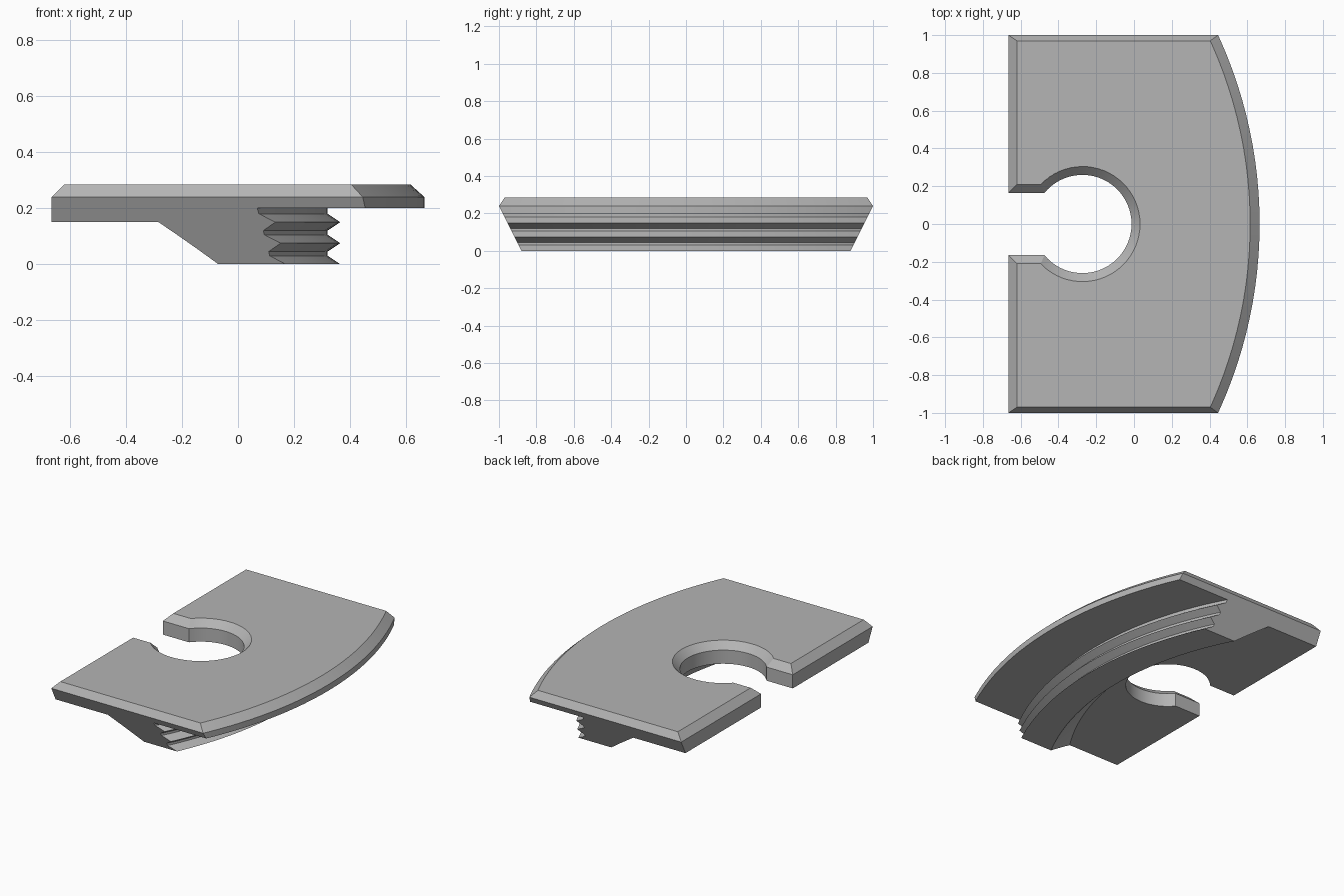
import bpy, bmesh
from math import sin, cos, asin, pi, radians

cube = bpy.data.objects.get("Cube")
if cube:
    bpy.data.objects.remove(cube)

AXIS_X = -1.72          # centre of the curved rim
LEFT, SHOULDER, TOP = -0.665, 0.24, 0.285

grey = bpy.data.materials.new("plain grey")
grey.use_nodes = True
colour = (0.46, 0.46, 0.46, 1)
grey.diffuse_color = colour
grey.node_tree.nodes["Principled BSDF"].inputs["Base Color"].default_value = colour


def loft(bm, rings):
    """Join closed rings of points into a capped solid."""
    rows = [[bm.verts.new(p) for p in ring] for ring in rings]
    n = len(rows[0])
    for a, b in zip(rows, rows[1:]):
        for i in range(n):
            j = (i + 1) % n
            bm.faces.new((a[i], a[j], b[j], b[i]))
    bm.faces.new(rows[0])
    bm.faces.new(rows[-1])
    bmesh.ops.recalc_face_normals(bm, faces=bm.faces[:])


def make_object(name, bm):
    mesh = bpy.data.meshes.new(name)
    bm.to_mesh(mesh)
    bm.free()
    mesh.materials.append(grey)
    ob = bpy.data.objects.new(name, mesh)
    bpy.context.collection.objects.link(ob)
    return ob


def slice_off(bm, point, normal):
    """Cut away the side the normal points to and close the cut."""
    cut = bmesh.ops.bisect_plane(bm, geom=bm.verts[:] + bm.edges[:] + bm.faces[:],
                                 plane_co=point, plane_no=normal, clear_outer=True)
    edges = [e for e in cut["geom_cut"] if isinstance(e, bmesh.types.BMEdge)]
    bmesh.ops.edgenet_fill(bm, edges=edges)
    bmesh.ops.recalc_face_normals(bm, faces=bm.faces[:])


# Jaw cross-section: plate, ramp, foot and three teeth as (radius, height)
profile = [(1.0, TOP), (1.0, 0.15), (1.725, 0.15), (1.87, 0), (2.085, 0)]
for z in (0, 0.075):
    profile += [(2.04, z + 0.03), (2.04, z + 0.045), (2.085, z + 0.075)]
profile += [(2.04, 0.18), (2.04, 0.2), (2.385, 0.2), (2.385, SHOULDER), (2.335, TOP)]

# Sweep the section around the rim centre
bm = bmesh.new()
angles = [radians(a) for a in range(-48, 49, 2)]
loft(bm, [[(AXIS_X + r * cos(a), r * sin(a), z) for r, z in profile] for a in angles])

# Straight back edge, tapered ends and their top chamfers
slice_off(bm, (LEFT, 0, SHOULDER), (-1, 0, 0))
slice_off(bm, (LEFT, 0, SHOULDER), (-1, 0, 1))
for side in (-1, 1):
    slice_off(bm, (0, side, SHOULDER), (0, 2 * side, -1))
    slice_off(bm, (0, side, SHOULDER), (0, 3 * side, 2))
bmesh.ops.dissolve_limit(bm, angle_limit=0.003, verts=bm.verts[:], edges=bm.edges[:])
jaw = make_object("jaw_plate", bm)


# Keyhole cutter, flaring outward above the shoulder
def keyhole(z, grow):
    r, half = 0.26 + grow, 0.165 + grow
    a = pi - asin(half / r)
    arc = [a - 2 * a * i / 48 for i in range(49)]
    return ([(-1, half, z)] + [(-0.273 + r * cos(t), r * sin(t), z) for t in arc]
            + [(-1, -half, z)])


bm = bmesh.new()
loft(bm, [keyhole(-0.1, 0), keyhole(SHOULDER, 0), keyhole(SHOULDER + 0.09, 0.09)])
cutter = make_object("keyhole_cutter", bm)
cutter.hide_render = True

cut = jaw.modifiers.new("keyhole", "BOOLEAN")
cut.operation = "DIFFERENCE"
cut.solver = "EXACT"
cut.object = cutter
bpy.ops.object.select_all(action="DESELECT")
bpy.context.view_layer.objects.active = jaw
jaw.select_set(True)
bpy.ops.object.modifier_apply(modifier=cut.name)
bpy.data.objects.remove(cutter)
bpy.ops.object.shade_smooth_by_angle(angle=radians(20))
